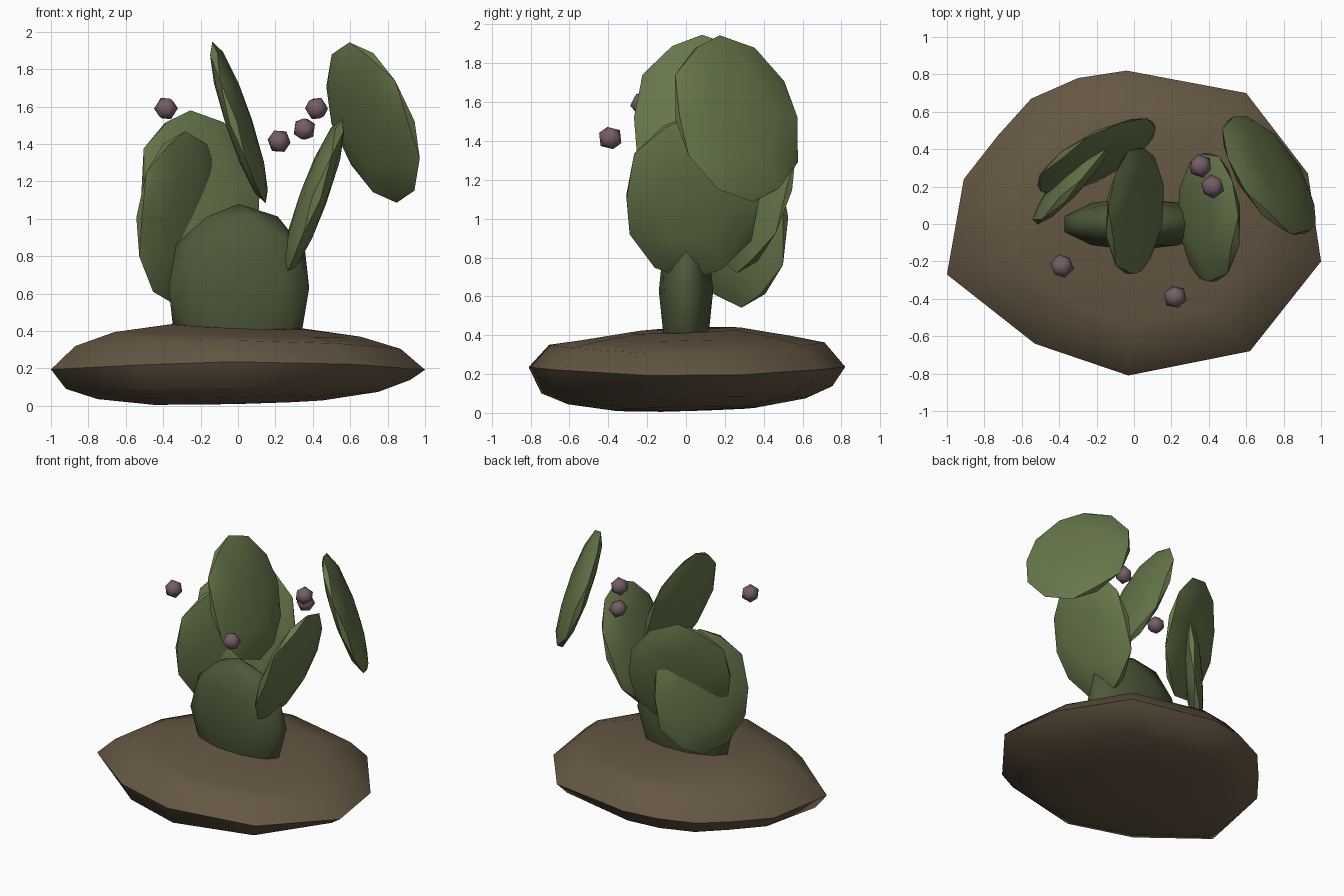
import bpy, bmesh, math
from mathutils import Vector, Matrix, Euler

old = bpy.data.objects.get("Cube")
if old:
    bpy.data.objects.remove(old)


def material(name, rgb):
    m = bpy.data.materials.new(name)
    m.use_nodes = True
    m.diffuse_color = (*rgb, 1)
    bsdf = m.node_tree.nodes["Principled BSDF"]
    bsdf.inputs["Base Color"].default_value = (*rgb, 1)
    bsdf.inputs["Roughness"].default_value = 0.9
    return m


pad_green = material("pad green", (0.135, 0.185, 0.07))
stem_green = material("stem green", (0.075, 0.1, 0.042))
soil_brown = material("soil brown", (0.13, 0.095, 0.056))
fruit_purple = material("fruit purple", (0.18, 0.11, 0.14))


def finish(bm, name, mat, angle=35):
    bmesh.ops.recalc_face_normals(bm, faces=bm.faces)
    mesh = bpy.data.meshes.new(name)
    bm.to_mesh(mesh)
    bm.free()
    mesh.materials.append(mat)
    ob = bpy.data.objects.new(name, mesh)
    bpy.context.collection.objects.link(ob)
    bpy.ops.object.select_all(action='DESELECT')
    ob.select_set(True)
    bpy.context.view_layer.objects.active = ob
    bpy.ops.object.shade_smooth_by_angle(angle=math.radians(angle))
    return ob


def pad(name, centre, normal, wide, tall, thick, mat=pad_green, angle=40):
    """Flattened low-poly ball: thin along normal, tall along the upward slope."""
    n = Vector(normal).normalized()
    up = Vector((0, 0, 1))
    up = (up - n * up.dot(n)).normalized()
    side = up.cross(n)
    rot = Matrix((side, n, up)).transposed().to_4x4()
    bm = bmesh.new()
    bmesh.ops.create_icosphere(bm, subdivisions=2, radius=1)
    bmesh.ops.transform(bm, verts=bm.verts, matrix=Matrix.Translation(centre) @ rot
                        @ Matrix.Diagonal((wide, thick, tall, 1)))
    return finish(bm, name, mat, angle)


# Soil mound: an irregular outline swept through a flattened profile
outline = [(-1, -.27), (-.91, .24), (-.73, .47), (-.55, .67), (-.3, .78), (-.04, .82),
           (.6, .7), (.93, .27), (1, -.2), (.62, -.68), (-.03, -.81), (-.53, -.64)]
profile = [(.45, .02), (.75, .06), (.92, .12), (1, .19), (.87, .31), (.66, .385), (.36, .425)]


def mound_height(x, y, s, z):
    """Lean the underside and the crown slightly, and lift the rim front and back."""
    if z < .15:
        return z + .025 * (x + y) * s
    return z + .06 * (1 - s) * (y - x) * s + (.07 * y * y if s > .8 else 0)


bm = bmesh.new()
rings = [[bm.verts.new((x * s, y * s, mound_height(x, y, s, z))) for x, y in outline]
         for s, z in profile]
count = len(outline)
for low, high in zip(rings, rings[1:]):
    for i in range(count):
        j = (i + 1) % count
        bm.faces.new((low[i], low[j], high[j], high[i]))
for ring, z in ((rings[0], .01), (rings[-1], .415)):
    tip = bm.verts.new((0, 0, z))
    for i in range(count):
        bm.faces.new((ring[i], ring[(i + 1) % count], tip))
finish(bm, "soil_mound", soil_brown, 60)

# Central stem pad, then the pads growing around it
pad("stem_pad", (.005, 0, .63), (0, -1, 0), .395, .45, .14, stem_green, 70)
pad("left_lower_pad", (.402, .035, 1.11), (1, .05, -.366), .36, .455, .075)
pad("left_upper_pad", (.722, .26, 1.515), (1, .68, .43), .385, .455, .068)
pad("top_pad", (.005, .07, 1.515), (1, -.09, .333), .355, .455, .066)
pad("back_right_pad", (-.2, .362, 1.15), (.55, -1, .3), .37, .445, .055)
pad("right_pad", (-.31, .262, 1.005), (1.15, -1, -.12), .35, .465, .065)

# Fruits
for i, c in enumerate([(-.385, -.225, 1.59), (.22, -.39, 1.415),
                       (.355, .31, 1.48), (.42, .2, 1.59)]):
    bm = bmesh.new()
    bmesh.ops.create_icosphere(bm, subdivisions=1, radius=.065,
                               matrix=Matrix.Translation(c) @ Euler((.5, .4, i)).to_matrix().to_4x4())
    finish(bm, f"fruit_{i + 1}", fruit_purple, 60)
